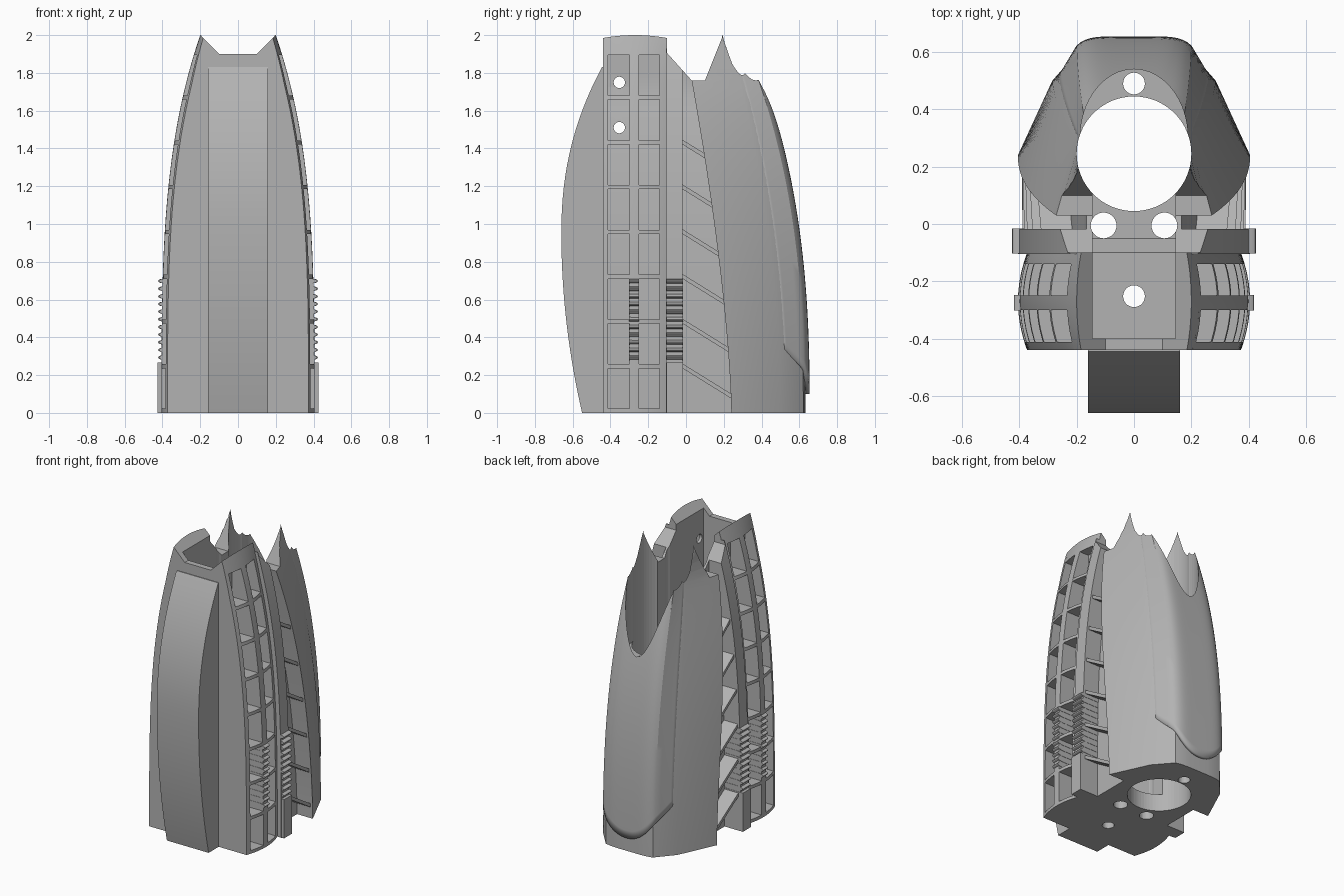
import bpy, bmesh, math

if "Cube" in bpy.data.objects:
    bpy.data.objects.remove(bpy.data.objects["Cube"])

grey = bpy.data.materials.new("plain grey")
grey.use_nodes = True
grey.diffuse_color = (0.45, 0.45, 0.45, 1)
grey.node_tree.nodes["Principled BSDF"].inputs["Base Color"].default_value = (0.45, 0.45, 0.45, 1)
parts, cutters = [], []


def add(name, bm, group):
    bmesh.ops.recalc_face_normals(bm, faces=bm.faces)
    mesh = bpy.data.meshes.new(name)
    bm.to_mesh(mesh)
    bm.free()
    mesh.materials.append(grey)
    ob = bpy.data.objects.new(name, mesh)
    bpy.context.collection.objects.link(ob)
    group.append(ob)
    return ob


def loft(name, rings, group=parts, closed=True):
    bm = bmesh.new()
    rows = [[bm.verts.new(p) for p in r] for r in rings]
    n = len(rows[0])
    for a, b in zip(rows, rows[1:]):
        for i in range(n if closed else n - 1):
            j = (i + 1) % n
            bm.faces.new((a[i], a[j], b[j], b[i]))
    if closed:
        bm.faces.new(rows[0])
        bm.faces.new(rows[-1])
    return add(name, bm, group)


def span(a, b, n):
    return [a + (b - a) * i / n for i in range(n + 1)]


# Shape laws of the tapered body
def half_width(z):
    return 0.405 - 0.205 * (z / 2) ** 3.36


def bulge(y, z):
    return -0.032 * min(1, (2.45 - z) * 1.4) * min(1, ((y + 0.27) / 0.17) ** 2)


def back_y(z):
    return 0.655 - 0.33 * (z / 2) ** 2.5


def shell_front(z):
    return 0.24 - 0.21 * (z / 1.76) ** 1.5


def crease(z):
    x = max(0.199, 0.285 - 0.085 * (z / 1.78) ** 3)
    return x, 0.5 - 0.22 * (z / 1.78) ** 2 - 0.2 * max(0, z - 1.78)


def corner_x(z):
    return 0.2 - 0.04 * (z / 2) ** 4


def slab(name, y0, y1, z0, z1, steps, width):
    rings = []
    for z in span(z0, z1, steps):
        ys = span(y0, y1, 10)
        rings.append([(width(y, z), y, z) for y in ys] +
                     [(-width(y, z), y, z) for y in reversed(ys)])
    return loft(name, rings)


def rib_width(y, z):
    return half_width(z) + bulge(y, z)


# Deeply recessed core
slab("core", -0.435, 0.3, 0, 1.99, 30, lambda y, z: max(0.165, half_width(z) - 0.12))

# Lattice of upright and level ribs
for name, y0, y1 in (("front_plate", -0.44, -0.412), ("middle_upright", -0.3, -0.25),
                     ("rear_upright", -0.14, -0.1)):
    slab(name, y0, y1, 0, 2, 30, rib_width)
for k in range(9):
    z = max(0, 0.237 * k - 0.001)
    slab("level_rib", -0.439, -0.101, z, z + 0.022, 1, rib_width)
slab("top_rim", -0.4395, -0.1005, 1.9, 2, 4, rib_width)

# Side band with its thick foot
slab("side_band", -0.105, -0.018, 0, 1.93, 30, lambda y, z: half_width(z))
slab("band_foot", -0.103, -0.016, 0, 0.268, 1, lambda y, z: 0.425)


# Rounded grip teeth
def tooth(name, y0, y1, z0, reach):
    slab(name, y0, y1, z0, z0 + 0.03, 6,
         lambda y, z: 0.38 + reach * max(0, math.sin(math.pi * (z - z0) / 0.03)) ** 0.5)


for k in range(11):
    tooth("band_tooth", -0.103, -0.016, 0.278 + 0.0405 * k, 0.044)
    tooth("rib_tooth", -0.302, -0.248, 0.278 + 0.0405 * k, 0.038)

# Slanted ribs between the band and the rear shell
for k in range(1, 7):
    z0 = 0.237 * k
    y1 = shell_front(z0 - 0.1) + 0.01
    rings = []
    for y in (-0.03, y1):
        z = z0 - 0.62 * (y + 0.02)
        x = half_width(z) - 0.015
        rings.append([(x, y, z), (-x, y, z), (-x, y, z + 0.025), (x, y, z + 0.025)])
    loft("slanted_rib", rings)

# Rear shell
rings = []
for z in span(0, 2, 36):
    yb = back_y(z) - 0.022
    cx = corner_x(z)
    half = [(half_width(z), shell_front(z)), crease(z), (cx, yb - 0.035),
            (cx - 0.02, yb - 0.012), (0.13, yb - 0.002), (0.07, yb)]
    rings.append([(x, y, z) for x, y in half] + [(-x, y, z) for x, y in reversed(half)])
loft("rear_shell", rings)

# Raised back panel: curved lower lip, fading into the shell at its sides
rings = []
for t in span(0, 1, 36):
    row = []
    for u in span(-1, 1, 32):
        a = abs(u)
        z = 0.1 + 0.26 * a ** 2.2
        z += (2 - z) * t
        corner = corner_x(z)
        side_x, side_y = crease(z)
        y0 = back_y(z) - 0.03
        if a > 0.75:
            f = (a - 0.75) * 3.4
            x = corner + (side_x - corner) * f
            y = y0 + (side_y - 0.01 - y0) * f
        else:
            x = corner * a / 0.75
            y = back_y(z) - 0.03 * (a / 0.75) ** 6
        row.append((math.copysign(x, u), y, z))
    rings.append(row)
panel = loft("back_panel", rings, closed=False)
solid = panel.modifiers.new("thickness", 'SOLIDIFY')
solid.thickness = 0.03
if sum(f.normal.y for f in panel.data.polygons) < 0:
    panel.data.flip_normals()

# Front fin
rings = []
for z in span(0, 1.83, 32):
    if z < 0.95:
        y = -0.66 + 0.11 * ((0.95 - z) / 0.95) ** 2
    else:
        y = -0.66 + 0.215 * ((z - 0.95) / 0.88) ** 2.2
    rings.append([(-0.16, y, z), (0.16, y, z), (0.16, -0.42, z), (-0.16, -0.42, z)])
loft("front_fin", rings)


# Cutters: bores, bolt holes, top notch, deep inner slot and slope
def bore(name, x, y, r, z0=-0.2, ry=None):
    n = 64 if r > 0.1 else 28
    ring = [(r * math.cos(k * math.tau / n), (ry or r) * math.sin(k * math.tau / n))
            for k in range(n)]
    loft(name, [[(x + a, y + b, z) for a, b in ring] for z in (z0, 2.4)], cutters)


def side_prism(name, pts, reach=0.7):
    loft(name, [[(x, y, z) for y, z in pts] for x in (-reach, reach)], cutters)


bore("main_bore", 0, 0.245, 0.2)
bore("rear_scoop", 0, 0.3, 0.188, 1.28, 0.24)
for x, y, r in ((0.106, -0.005, 0.045), (-0.106, -0.005, 0.045), (0, -0.252, 0.038), (0, 0.49, 0.038)):
    bore("rod_hole", x, y, r)
for zc in (1.75, 1.51):
    side_prism("bolt_hole", [(-0.353 + 0.03 * math.cos(k * math.tau / 24),
                              zc + 0.03 * math.sin(k * math.tau / 24)) for k in range(24)])
side_prism("slope_cut", [(-0.1, 2.3), (-0.1, 1.905), (0.03, 1.76), (0.1, 1.76), (0.19, 1.985), (0.19, 2.3)])
side_prism("slot_cut", [(-0.4, 2.3), (-0.4, 0.2), (-0.1, 0.2), (-0.05, 0.12), (0.15, 0.12), (0.15, 2.3)], 0.145)
notch = [(-0.4, 2.2), (-0.1, 1.9), (0.1, 1.9), (0.4, 2.2)]
loft("notch_cut", [[(x, y, z) for x, z in notch] for y in (-0.8, -0.08)], cutters)


def extent(ob, axis):
    values = [v.co[axis] for v in ob.data.vertices]
    return min(values), max(values)


def overlap(a, b):
    return all(extent(a, i)[0] < extent(b, i)[1] and extent(b, i)[0] < extent(a, i)[1] for i in (1, 2))


for c in cutters:
    c.hide_render = True
    c.hide_viewport = True
    c.display_type = 'WIRE'
for ob in parts:
    for c in cutters:
        if overlap(ob, c):
            m = ob.modifiers.new(c.name, 'BOOLEAN')
            m.operation, m.object, m.solver = 'DIFFERENCE', c, 'EXACT'

# Smooth curved skins, keep the edges sharp
bpy.ops.object.select_all(action='DESELECT')
for ob in parts:
    ob.select_set(True)
bpy.context.view_layer.objects.active = parts[0]
bpy.ops.object.shade_smooth_by_angle(angle=math.radians(25))
